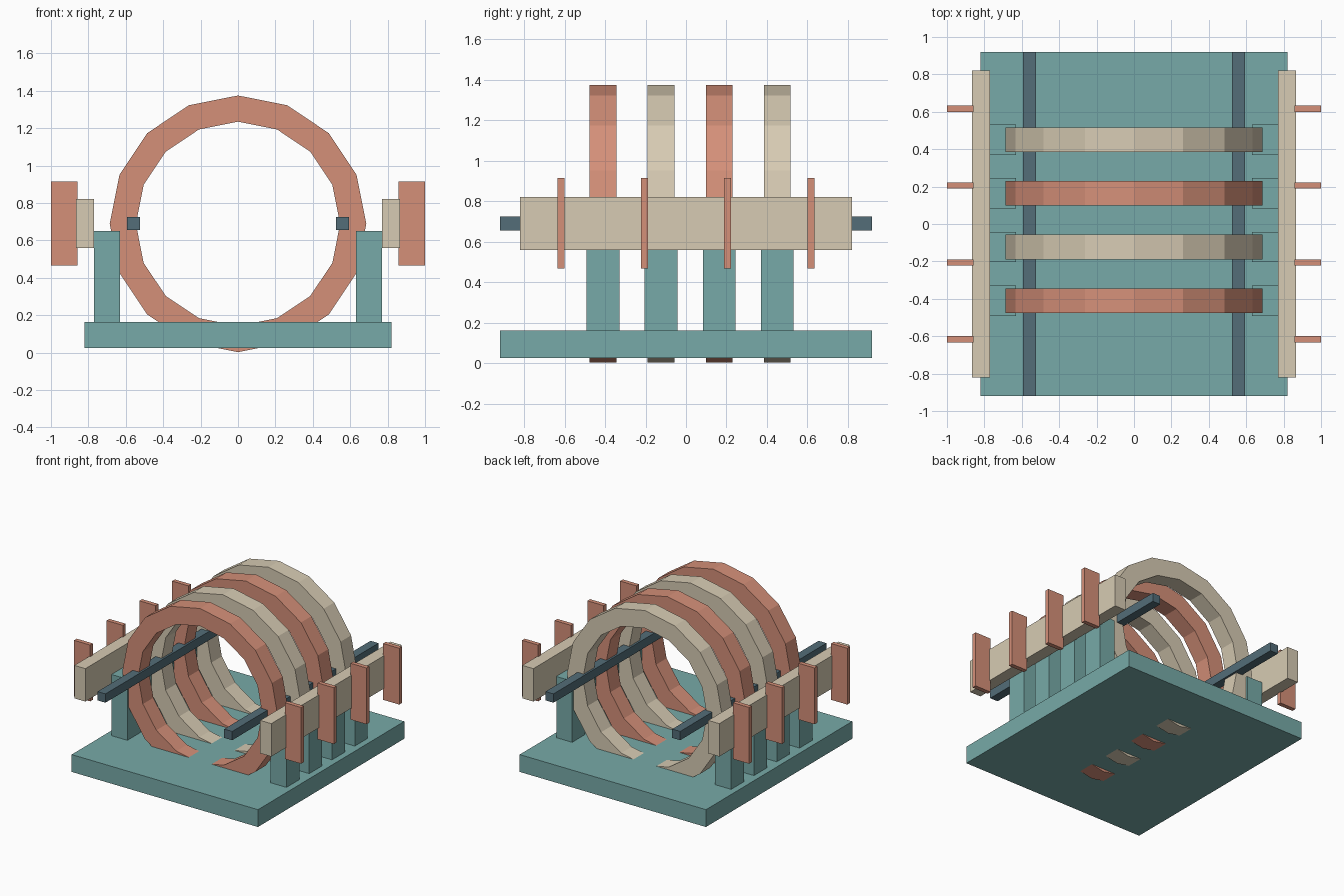
import bpy, math

if "Cube" in bpy.data.objects:
    bpy.data.objects.remove(bpy.data.objects["Cube"])


def linear(c):
    c /= 255
    return c / 12.92 if c <= 0.04045 else ((c + 0.055) / 1.055) ** 2.4


def material(name, r, g, b):
    m = bpy.data.materials.new(name)
    m.diffuse_color = (linear(r), linear(g), linear(b), 1)
    m.use_nodes = True
    m.node_tree.nodes["Principled BSDF"].inputs["Base Color"].default_value = m.diffuse_color
    return m


TEAL = material("teal", 119, 170, 168)
CLAY = material("terracotta", 213, 144, 121)
SAND = material("sand", 215, 203, 179)
SLATE = material("slate", 83, 109, 120)


def make(name, verts, faces, mat):
    me = bpy.data.meshes.new(name)
    me.from_pydata(verts, [], faces)
    me.materials.append(mat)
    ob = bpy.data.objects.new(name, me)
    bpy.context.collection.objects.link(ob)
    return ob


def box(name, x, y, z, mat):
    verts = [(a, b, c) for a in x for b in y for c in z]
    faces = [(0, 1, 3, 2), (4, 6, 7, 5), (0, 4, 5, 1),
             (2, 3, 7, 6), (0, 2, 6, 4), (1, 5, 7, 3)]
    return make(name, verts, faces, mat)


def pair(name, x, y, z, mat):
    # Matching boxes on the left and right
    box("right_" + name, x, y, z, mat)
    box("left_" + name, (-x[1], -x[0]), y, z, mat)


def ring(name, y, mat, n=16, outer=0.686, inner=0.546, half=0.066, zc=0.689):
    # Square-section hoop standing in the xz plane
    section = [(outer, -half), (outer, half), (inner, half), (inner, -half)]
    verts, faces = [], []
    for i in range(n):
        a = math.tau * i / n
        verts += [(r * math.cos(a), y + d, zc + r * math.sin(a)) for r, d in section]
        j = (i + 1) % n
        for k in range(4):
            m = (k + 1) % 4
            faces.append((4 * i + k, 4 * i + m, 4 * j + m, 4 * j + k))
    return make(name, verts, faces, mat)


# Base plate
box("base", (-0.82, 0.82), (-0.92, 0.92), (0.025, 0.163), TEAL)

# Hoops with a support post on each side
for i in range(4):
    y = -0.41 + 0.287 * i
    ring(f"hoop_{i + 1}", y, SAND if i % 2 else CLAY)
    pair(f"post_{i + 1}", (0.63, 0.77), (y - 0.081, y + 0.081), (0.16, 0.65), TEAL)

# Long rails through the hoops and outer side beams
pair("rail", (0.523, 0.593), (-0.92, 0.92), (0.655, 0.725), SLATE)
pair("side_beam", (0.77, 0.867), (-0.82, 0.82), (0.56, 0.822), SAND)

# Upright fins on the beams
for i in range(4):
    y = -0.617 + 0.4113 * i
    pair(f"fin_{i + 1}", (0.858, 1.0), (y - 0.017, y + 0.017), (0.467, 0.915), CLAY)
